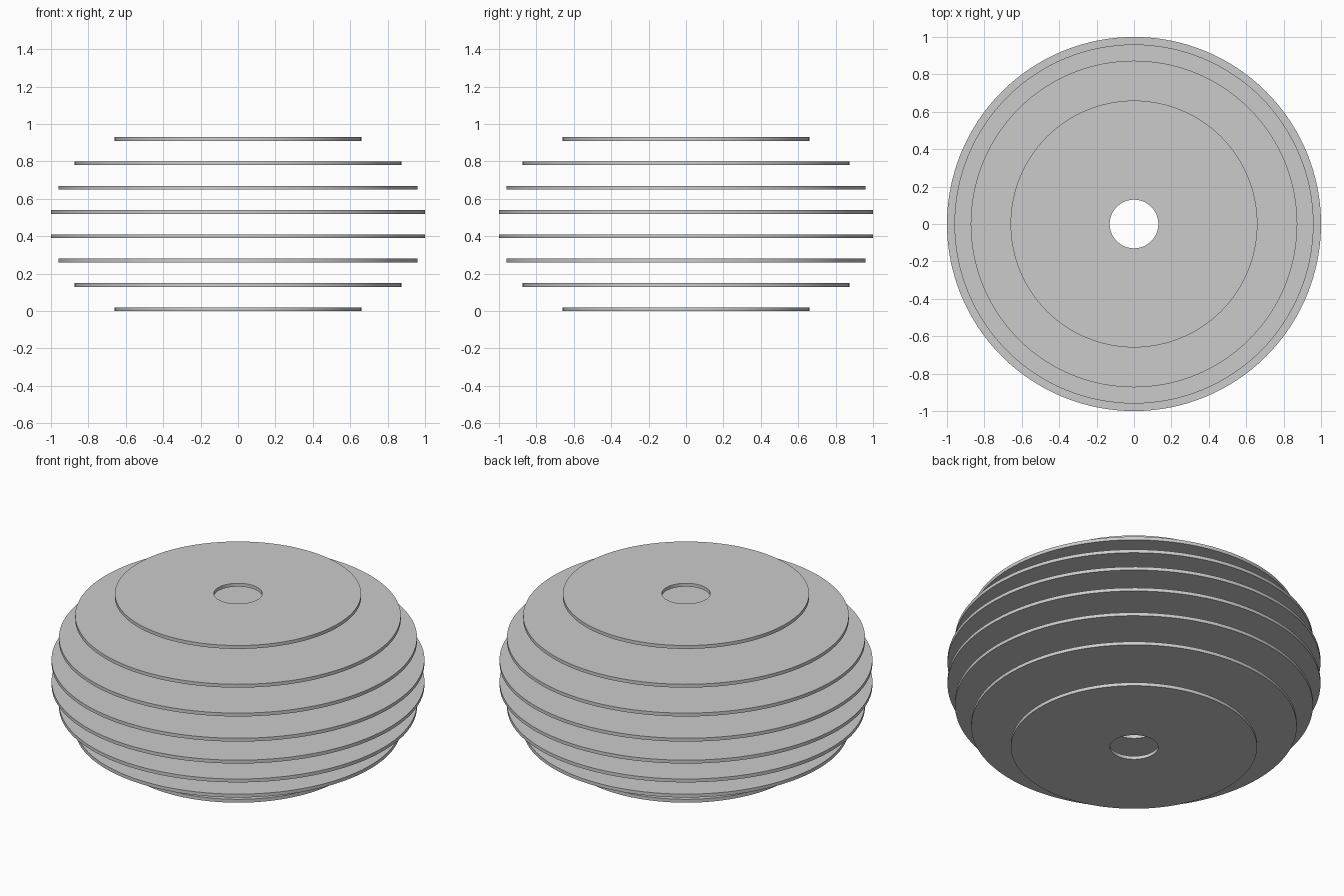
import bpy
import bmesh
import math

cube = bpy.data.objects.get("Cube")
if cube:
    bpy.data.objects.remove(cube, do_unlink=True)

SEGMENTS = 128
THICKNESS = 0.02
SPACING = 0.13
HOLE = 0.13

grey = bpy.data.materials.new("light_grey")
grey.use_nodes = True
colour = (0.6, 0.6, 0.6, 1)
grey.diffuse_color = colour
grey.node_tree.nodes["Principled BSDF"].inputs["Base Color"].default_value = colour


def ring_disc(name, radius, z):
    """Flat disc with a round centre hole, spun from a rectangular section."""
    bm = bmesh.new()
    section = [(HOLE, 0), (radius, 0), (radius, THICKNESS), (HOLE, THICKNESS)]
    verts = [bm.verts.new((x, 0, h)) for x, h in section]
    edges = [bm.edges.new((verts[i], verts[(i + 1) % 4])) for i in range(4)]
    bmesh.ops.spin(bm, geom=verts + edges, cent=(0, 0, 0), axis=(0, 0, 1),
                   angle=math.tau, steps=SEGMENTS)
    bmesh.ops.remove_doubles(bm, verts=bm.verts, dist=0.0001)
    bmesh.ops.recalc_face_normals(bm, faces=bm.faces)
    mesh = bpy.data.meshes.new(name)
    bm.to_mesh(mesh)
    bm.free()
    mesh.materials.append(grey)
    disc = bpy.data.objects.new(name, mesh)
    disc.location.z = z
    bpy.context.collection.objects.link(disc)
    return disc


# Stack of separate discs, symmetric about the middle
half = [0.66, 0.873, 0.96, 1.0]
discs = [ring_disc(f"disc_{i + 1}", r, i * SPACING)
         for i, r in enumerate(half + half[::-1])]

# Smooth rims with sharp edges
bpy.ops.object.select_all(action="DESELECT")
for disc in discs:
    disc.select_set(True)
bpy.context.view_layer.objects.active = discs[0]
bpy.ops.object.shade_smooth_by_angle(angle=math.radians(30))
